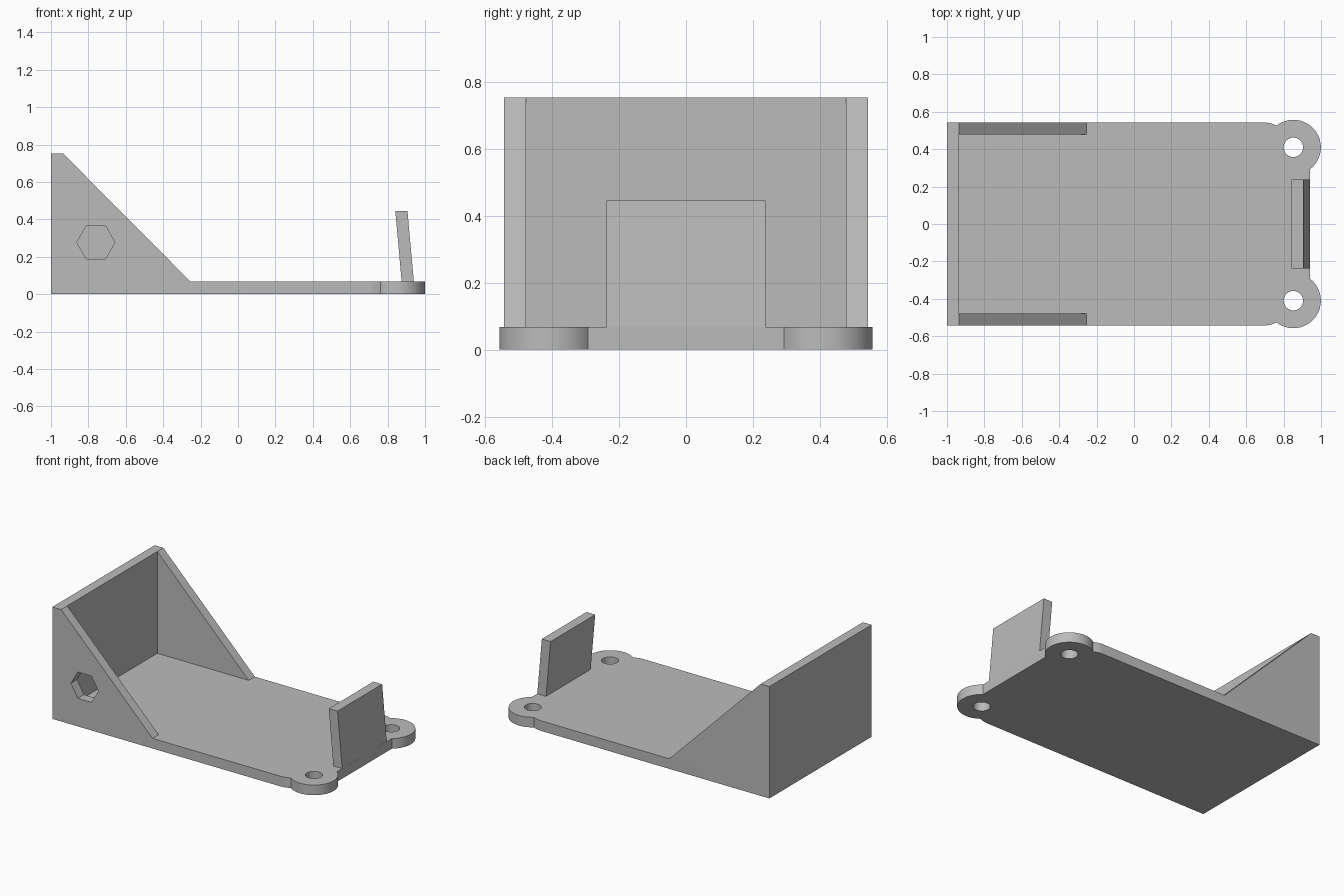
import bpy
import bmesh
from math import cos, sin, pi, atan2, radians

cube = bpy.data.objects.get("Cube")
if cube:
    bpy.data.objects.remove(cube, do_unlink=True)

grey = bpy.data.materials.new("plain grey")
grey.use_nodes = True
grey.diffuse_color = (0.5, 0.5, 0.5, 1)
grey.node_tree.nodes["Principled BSDF"].inputs["Base Color"].default_value = (0.5, 0.5, 0.5, 1)

HALF_Y = 0.543      # half width of the bracket
BASE = 0.068        # plate thickness
WALL = 0.065        # wall and rib thickness
TOP = 0.752         # height of the tall wall
EAR_X, EAR_Y, EAR_R = 0.852, 0.41, 0.147


def arc(cx, cy, r, start, end, steps):
    """Points along an arc, both ends included."""
    return [(cx + r * cos(start + (end - start) * i / steps),
             cy + r * sin(start + (end - start) * i / steps)) for i in range(steps + 1)]


def circle(cx, cy, r, sides):
    return arc(cx, cy, r, 0, 2 * pi, sides)[:-1]


def slab(name, outlines, thickness, location, upright=False):
    """Fill an outline (later outlines are holes) and extrude it to a solid."""
    curve = bpy.data.curves.new(name, "CURVE")
    curve.dimensions = "2D"
    curve.fill_mode = "BOTH"
    curve.extrude = thickness / 2
    for outline in outlines:
        spline = curve.splines.new("POLY")
        spline.points.add(len(outline) - 1)
        for point, (x, y) in zip(spline.points, outline):
            point.co = (x, y, 0, 1)
        spline.use_cyclic_u = True
    obj = bpy.data.objects.new(name, curve)
    bpy.context.collection.objects.link(obj)
    obj.location = location
    if upright:
        obj.rotation_euler.x = pi / 2
    bpy.ops.object.select_all(action="DESELECT")
    obj.select_set(True)
    bpy.context.view_layer.objects.active = obj
    bpy.ops.object.convert(target="MESH")
    obj = bpy.context.view_layer.objects.active
    # Weld the caps to the sides
    bm = bmesh.new()
    bm.from_mesh(obj.data)
    bmesh.ops.remove_doubles(bm, verts=bm.verts, dist=1e-5)
    bmesh.ops.recalc_face_normals(bm, faces=bm.faces)
    bm.to_mesh(obj.data)
    bm.free()
    obj.data.materials.clear()
    obj.data.materials.append(grey)
    bpy.ops.object.shade_smooth_by_angle(angle=radians(30))
    return obj


# Base plate with two round mounting ears, each with a screw hole
edge_x = 0.94
ear_start = atan2(-0.53 + EAR_Y, 0.76 - EAR_X)
ear_end = atan2(0.117, edge_x - EAR_X)
half = [(-1, -HALF_Y), (0.70, -HALF_Y), (0.73, -HALF_Y + 0.004)]
half += arc(EAR_X, -EAR_Y, EAR_R, ear_start, ear_end, 32)
outline = half + [(x, -y) for x, y in reversed(half)]
holes = [circle(EAR_X, s * EAR_Y, 0.052, 32) for s in (-1, 1)]
slab("base_plate", [outline] + holes, BASE, (0, 0, BASE / 2))

# Tall end wall
wall_x = -1 + WALL
slab("end_wall", [[(-1, BASE), (wall_x, BASE), (wall_x, TOP), (-1, TOP)]],
     2 * HALF_Y, (0, 0, 0), upright=True)

# Triangular side ribs; only the front one has a hexagonal opening
rib = [(wall_x, BASE), (-0.255, BASE), (wall_x, TOP)]
hexagon = circle(-0.76, 0.277, 0.102, 6)
rib_y = HALF_Y - WALL / 2
slab("front_rib", [rib, hexagon], WALL, (0, -rib_y, 0), upright=True)
slab("back_rib", [rib], WALL, (0, rib_y, 0), upright=True)

# Leaning clip tab at the ear end
tab = [(0.875, BASE), (edge_x, BASE), (0.906, 0.445), (0.841, 0.445)]
slab("clip_tab", [tab], 0.474, (0, 0, 0), upright=True)
